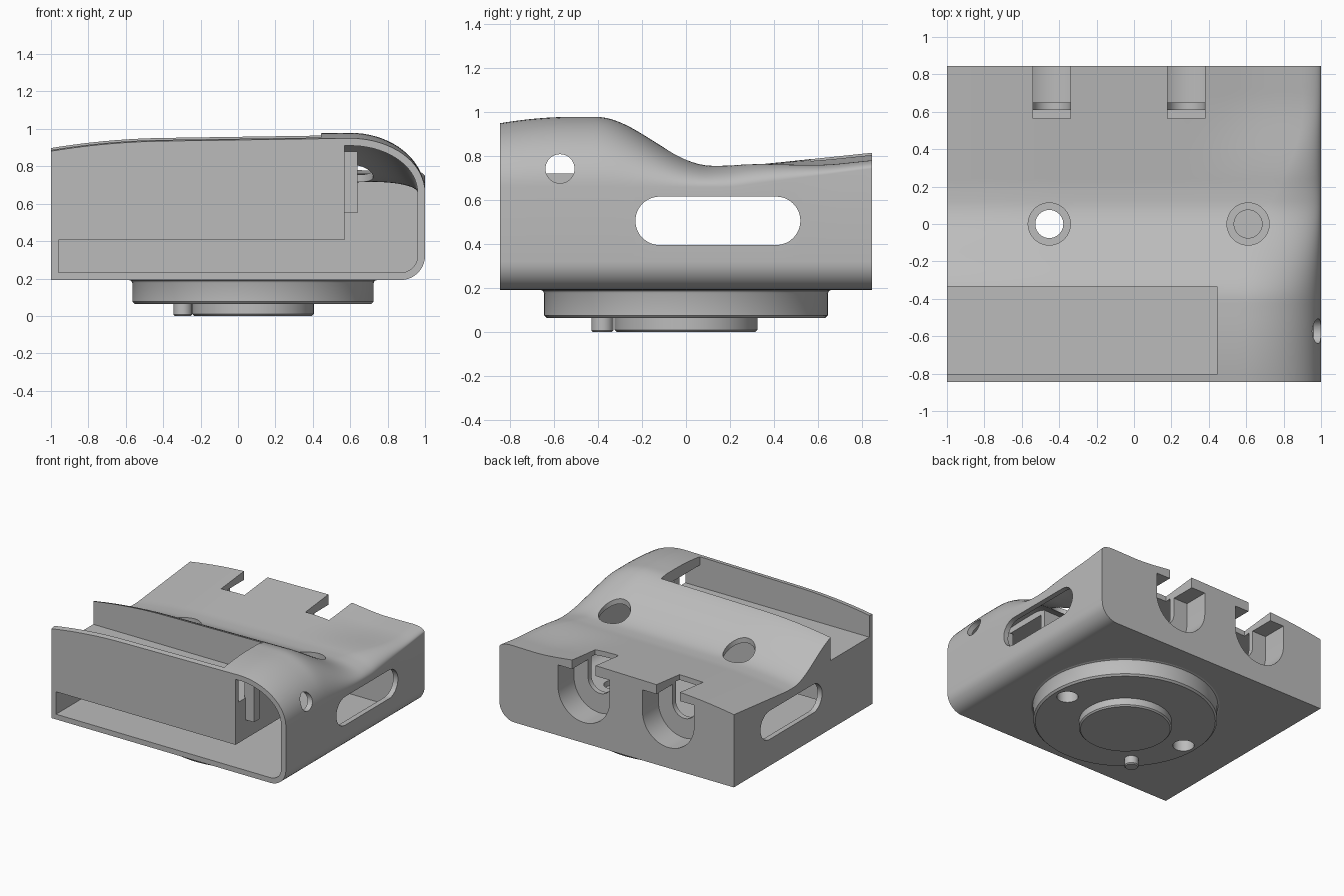
import bpy, bmesh, math
from mathutils import Matrix, Vector

cube = bpy.data.objects.get("Cube")
if cube:
    bpy.data.objects.remove(cube)

grey = bpy.data.materials.new("plain grey")
grey.use_nodes = True
grey.diffuse_color = (0.5, 0.5, 0.5, 1)
grey.node_tree.nodes["Principled BSDF"].inputs["Base Color"].default_value = (0.5, 0.5, 0.5, 1)


def make(name, bm):
    bmesh.ops.recalc_face_normals(bm, faces=bm.faces[:])
    mesh = bpy.data.meshes.new(name)
    bm.to_mesh(mesh)
    bm.free()
    mesh.materials.append(grey)
    ob = bpy.data.objects.new(name, mesh)
    bpy.context.scene.collection.objects.link(ob)
    return ob


def loft(name, rings):
    """Closed solid through a list of equal-length rings."""
    bm = bmesh.new()
    loops = [[bm.verts.new(p) for p in ring] for ring in rings]
    for a, b in zip(loops, loops[1:]):
        for i in range(len(a)):
            j = (i + 1) % len(a)
            bm.faces.new((a[i], a[j], b[j], b[i]))
    bm.faces.new(loops[0])
    bm.faces.new(loops[-1])
    return make(name, bm)


def box(name, x, y, z):
    return loft(name, [[(x[0], y[0], h), (x[1], y[0], h), (x[1], y[1], h), (x[0], y[1], h)] for h in z])


def disc(name, cx, cy, profile, n=64):
    """Turned solid about a vertical axis from (radius, z) pairs."""
    ring = [(math.cos(2 * math.pi * i / n), math.sin(2 * math.pi * i / n)) for i in range(n)]
    return loft(name, [[(cx + r * c, cy + r * s, z) for c, s in ring] for r, z in profile])


def u_shape(name, cx, r, cz, top, y):
    """Upright prism with a half-round bottom."""
    pts = [(cx + r * math.cos(a), cz + r * math.sin(a))
           for a in [math.pi + math.pi * i / 24 for i in range(25)]]
    pts += [(cx + r, top), (cx - r, top)]
    return loft(name, [[(px, h, pz) for px, pz in pts] for h in y])


def cut(target, tool):
    mod = target.modifiers.new("cut", "BOOLEAN")
    mod.operation = "DIFFERENCE"
    mod.solver = "EXACT"
    mod.object = tool
    bpy.context.view_layer.objects.active = target
    bpy.ops.object.modifier_apply(modifier=mod.name)
    bpy.data.objects.remove(tool)


def smoothstep(t):
    t = min(max(t, 0), 1)
    return t * t * (3 - 2 * t)


def top_height(x, y):
    # Rising back, raised hump at the front, gentle falls to the edges
    z = 0.745 + 0.105 * max(0, y - 0.2) + 0.225 * smoothstep((0.12 - y) / 0.53)
    z -= 0.03 * (max(0, -0.5 - y) / 0.35) ** 2
    z -= 0.045 * smoothstep((x - 0.2) / 0.5) * smoothstep((y - 0.2) / 0.5)
    return z + 0.015 * x - 0.045 * (max(0, -0.4 - x) / 0.6) ** 2


def section(y, t):
    """Outline of the shell at depth y, moved inwards by t."""
    s = min(max(y, -0.85), 0.85)
    rx = 0.4 - 0.3 * smoothstep((s + 0.3) / 0.9)
    shoulder = 0.66 + 0.13 * max(0, s - 0.2)
    rz = top_height(1 - rx, s) - shoulder
    ax, az = max(rx - t, 0.01), max(rz - t, 0.01)
    cx = 1 - t - ax
    left = -1 + t
    pts = [(left + (cx - left) * i / 28, 0) for i in range(29)]
    pts = [(x, top_height(x, s) - t) for x, _ in pts]
    cz = pts[-1][1] - az
    for i in range(1, 19):
        a = math.pi / 2 * (1 - i / 18)
        pts.append((cx + ax * math.cos(a), cz + az * math.sin(a)))
    r = 0.13 - t
    for i in range(11):
        a = -math.pi / 2 * i / 10
        pts.append((1 - t - r + r * math.cos(a), 0.192 + t + r + r * math.sin(a)))
    pts.append((left, 0.192 + t))
    return [(x, y, z) for x, z in pts]


def shell(name, y0, y1, t, n=56):
    return loft(name, [section(y0 + (y1 - y0) * i / n, t) for i in range(n + 1)])


# Shell with its hollow; the tray block stays solid
body = shell("housing", -0.845, 0.845, 0)
hollow = shell("hollow", -0.95, 0.61, 0.04)
cut(hollow, box("tray_block", (-1.2, 0.57), (-1.1, -0.30), (0.405, 1.3)))
cut(body, hollow)

# Open tray in the top, running under the curved cover
cut(body, box("tray", (-1.2, 0.445), (-0.805, -0.335), (0.72, 1.3)))
cut(body, box("tray_end", (0.3, 0.6), (-0.805, -0.335), (0.72, 0.89)))

# Clip pockets in the back wall with narrow notches through the lid
for c in (-0.44, 0.28):
    cut(body, u_shape("pocket", c, 0.22, 0.57, 0.735, (0.65, 1)))
    cut(body, u_shape("notch", c, 0.1, 0.6, 1.2, (0.565, 1.05)))

# Long round-ended slot through both side walls
ends = []
for cy, start in ((0.41, -math.pi / 2), (-0.12, math.pi / 2)):
    for i in range(25):
        a = start + math.pi * i / 24
        ends.append((cy + 0.11 * math.cos(a), 0.506 + 0.11 * math.sin(a)))
cut(body, loft("side_slot", [[(x, y, z) for y, z in ends] for x in (-1.2, 1.2)]))

# Small round hole in the curved shoulder
hole = disc("shoulder_hole", 0, 0, [(0.066, 0.65), (0.066, 1.2)], 40)
hole.data.transform(Matrix.Translation(Vector((0, -0.573, 0.743))) @ Matrix.Rotation(math.pi / 2, 4, "Y"))
cut(body, hole)

# Round mounting flange below
flange = disc("flange", 0.08, 0, [(0.632, 0.063), (0.645, 0.076), (0.645, 0.175),
                                  (0.65, 0.187), (0.665, 0.193), (0.665, 0.21)], 96)

# Screw holes: wide in the top, narrow in the floor and flange
for x in (-0.453, 0.61):
    cut(body, disc("access_hole", x, 0, [(0.113, 0.5), (0.113, 1.3)], 48))
    cut(body, disc("screw_hole", x, 0, [(0.075, -0.2), (0.075, 0.5)], 40))
    cut(flange, disc("screw_hole", x, 0, [(0.075, -0.2), (0.075, 0.5)], 40))

# Centring boss, locating pin and inner guide bar
boss = disc("centring_boss", 0.08, 0, [(0.315, 0), (0.325, 0.01), (0.325, 0.08)], 80)
pin = disc("locating_pin", -0.295, -0.38, [(0.043, 0), (0.05, 0.007), (0.05, 0.08)], 32)
guide = box("guide_bar", (0.56, 0.64), (-0.72, -0.655), (0.55, 0.88))

for ob in (body, flange, boss, pin, guide):
    bpy.ops.object.select_all(action="DESELECT")
    ob.select_set(True)
    bpy.context.view_layer.objects.active = ob
    bpy.ops.object.shade_smooth_by_angle(angle=math.radians(30))
